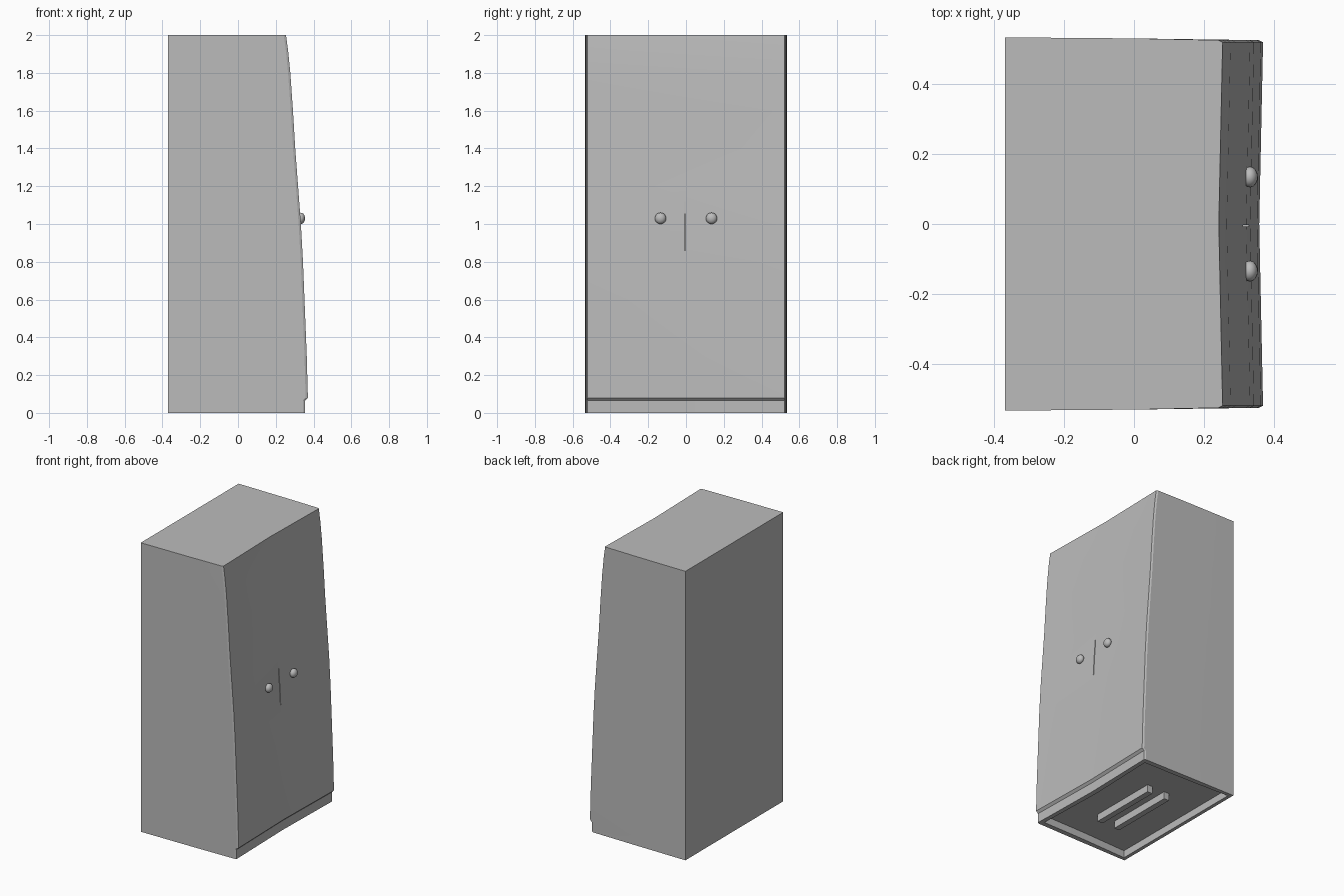
import bpy, bmesh, math
from mathutils import Matrix

cube = bpy.data.objects.get("Cube")
if cube:
    bpy.data.objects.remove(cube, do_unlink=True)

grey = bpy.data.materials.new("light_grey")
grey.use_nodes = True
grey.diffuse_color = (0.5, 0.5, 0.5, 1)
grey.node_tree.nodes["Principled BSDF"].inputs["Base Color"].default_value = (0.5, 0.5, 0.5, 1)


def finish(bm, name):
    bmesh.ops.recalc_face_normals(bm, faces=bm.faces)
    mesh = bpy.data.meshes.new(name)
    bm.to_mesh(mesh)
    bm.free()
    mesh.materials.append(grey)
    obj = bpy.data.objects.new(name, mesh)
    bpy.context.collection.objects.link(obj)
    return obj


def box(name, center, size):
    bm = bmesh.new()
    bmesh.ops.create_cube(bm, size=1, matrix=Matrix.Translation(center) @ Matrix.Diagonal((*size, 1)))
    return finish(bm, name)


def smooth(obj, angle):
    bpy.ops.object.select_all(action='DESELECT')
    obj.select_set(True)
    bpy.context.view_layer.objects.active = obj
    bpy.ops.object.shade_smooth_by_angle(angle=math.radians(angle))


# Cabinet body: sections stacked up a curved front, with a stepped plinth
front = [(0, .355), (.065, .355), (.08, .37), (.3, .364), (.6, .352), (.8, .344),
         (1.0, .333), (1.2, .318), (1.4, .303), (1.6, .291), (1.8, .277), (1.92, .265), (2, .254)]


def section(x):
    half = [(-.37, .535), (0, .532), (x - .012, .527), (x, .521)]
    return half + [(x - .011, 0)] + [(px, -py) for px, py in reversed(half)]


bm = bmesh.new()
rings = [[bm.verts.new((px, py, z)) for px, py in section(x)] for z, x in front]
for low, high in zip(rings, rings[1:]):
    for i in range(len(low)):
        j = (i + 1) % len(low)
        bm.faces.new((low[i], low[j], high[j], high[i]))
bm.faces.new(rings[-1])
base = bm.faces.new(list(reversed(rings[0])))

# Recessed underside with a rim
bm.normal_update()
bmesh.ops.inset_region(bm, faces=[base], thickness=.035)
hollow = bmesh.ops.extrude_face_region(bm, geom=[base])
bmesh.ops.translate(bm, vec=(0, 0, .05), verts=[v for v in hollow["geom"] if isinstance(v, bmesh.types.BMVert)])
if base.is_valid:
    bmesh.ops.delete(bm, geom=[base], context='FACES_ONLY')
body = finish(bm, "cabinet_body")

# Short slit between the doors
slit = box("slit_cutter", (.335, -.005, .99), (.05, .005, .26))
slit.hide_render = True
slit.hide_viewport = True
cut = body.modifiers.new("door_slit", 'BOOLEAN')
cut.operation = 'DIFFERENCE'
cut.solver = 'EXACT'
cut.object = slit
smooth(body, 20)

# Runners under the base
for name, x in (("front_runner", .057), ("rear_runner", -.08)):
    box(name, (x, -.02, .03), (.04, .49, .06))

# Round door knobs
for name, y in (("left_knob", .135), ("right_knob", -.135)):
    bm = bmesh.new()
    bmesh.ops.create_uvsphere(bm, u_segments=16, v_segments=10, radius=1,
                              matrix=Matrix.Translation((.332, y, 1.03)) @ Matrix.Diagonal((.023, .03, .03, 1)))
    smooth(finish(bm, name), 40)
